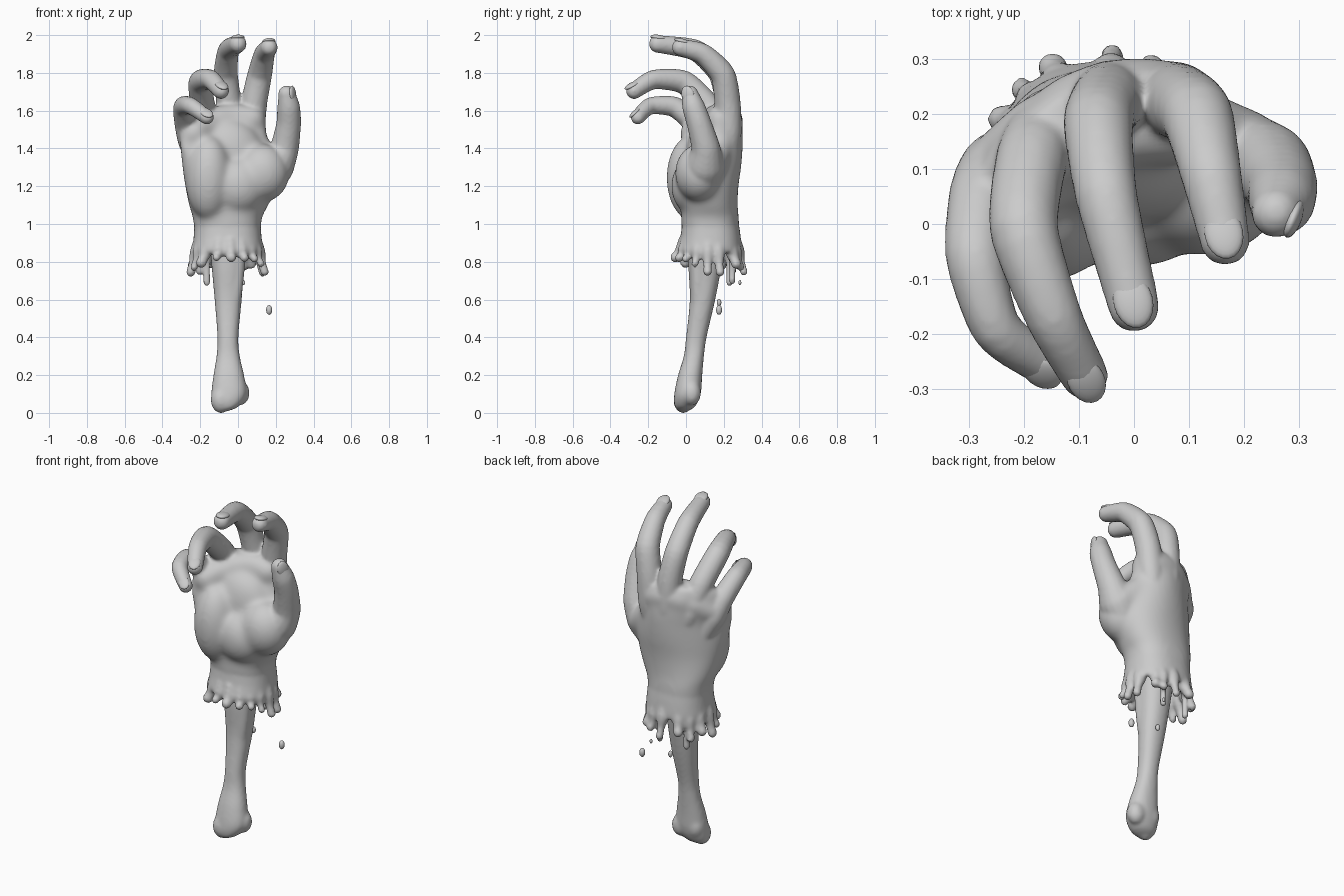
import bpy, bmesh, math, random
from mathutils import Vector, Matrix

random.seed(4)


def spline(pts, n=5, pull=0.5):
    """Cardinal spline samples through tuples of any length (pull 0 = straight)."""
    out = []
    for i in range(len(pts) - 1):
        p0, p1 = pts[max(i - 1, 0)], pts[i]
        p2, p3 = pts[i + 1], pts[min(i + 2, len(pts) - 1)]
        for k in range(n):
            t = k / n
            h = 3 * t * t - 2 * t ** 3
            g0, g1 = t ** 3 - 2 * t * t + t, t ** 3 - t * t
            out.append(tuple(b + (c - b) * h + pull * ((c - a) * g0 + (d - b) * g1)
                             for a, b, c, d in zip(p0, p1, p2, p3)))
    return out + [tuple(pts[-1])]


def skin(bm, rings):
    rings = [[bm.verts.new(c) for c in r] for r in rings]
    n = len(rings[0])
    for a, b in zip(rings, rings[1:]):
        for i in range(n):
            bm.faces.new((a[i], a[(i + 1) % n], b[(i + 1) % n], b[i]))
    bm.faces.new(rings[0][::-1])
    bm.faces.new(rings[-1])


def ball(bm, loc, size, rot=None):
    m = Matrix.Translation(loc) @ (rot or Matrix()) @ Matrix.Diagonal((*size, 1))
    bmesh.ops.create_uvsphere(bm, u_segments=20, v_segments=12, radius=1, matrix=m)


def tube(bm, pts, n=5, pull=0.5):
    """Round limb through (x, y, z, radius) with ball ends."""
    s = spline(pts, n, pull)
    rings = []
    for i, p in enumerate(s):
        t = (Vector(s[min(i + 1, len(s) - 1)][:3]) - Vector(s[max(i - 1, 0)][:3])).normalized()
        side = Vector((0, 0.1, 1)) if abs(t.x) > 0.8 else Vector((1, 0.1, 0))
        u = t.cross(side).normalized()
        v = t.cross(u)
        rings.append([Vector(p[:3]) + p[3] * (u * math.cos(a) + v * math.sin(a))
                      for a in (math.tau * k / 16 for k in range(16))])
    skin(bm, rings)
    for p in (pts[0], pts[-1]):
        ball(bm, p[:3], [p[3]] * 3)


def loft(bm, secs, power=1.0, arch=0.0, n=4):
    """Stack of oval sections (z, x0, x1, y0, y1), optionally arched across the palm."""
    rings = []
    for z, x0, x1, y0, y1 in spline(secs, n):
        ring = []
        for k in range(40):
            c, s = math.cos(math.tau * k / 40), math.sin(math.tau * k / 40)
            x = (x0 + x1) / 2 + (x1 - x0) / 2 * math.copysign(abs(c) ** power, c)
            y = (y0 + y1) / 2 + (y1 - y0) / 2 * math.copysign(abs(s) ** power, s)
            y -= arch * min(max((z - 1.05) / 0.35, 0), 1) * (x - 0.03) ** 2
            ring.append((x, y, z))
        rings.append(ring)
    skin(bm, rings)


def finish(bm, name, voxel=0, smooth=5):
    bmesh.ops.recalc_face_normals(bm, faces=bm.faces)
    for f in bm.faces:
        f.smooth = True
    me = bpy.data.meshes.new(name)
    bm.to_mesh(me)
    bm.free()
    ob = bpy.data.objects.new(name, me)
    bpy.context.collection.objects.link(ob)
    if voxel:
        r = ob.modifiers.new("fuse", 'REMESH')
        r.mode, r.voxel_size, r.use_smooth_shade = 'VOXEL', voxel, True
        s = ob.modifiers.new("soften", 'SMOOTH')
        s.factor, s.iterations = 0.5, smooth
    return ob


# Digits: centre line and radius, then the direction each nail faces
digits = {
    "index": ([(0.05, 0.225, 1.32, .045), (0.07, 0.225, 1.48, .07), (0.085, 0.22, 1.64, .07), (0.115, 0.195, 1.79, .066),
               (0.14, 0.09, 1.90, .056), (0.165, -0.03, 1.935, .046)], (0, 0.1, 1)),
    "middle": ([(-0.035, 0.225, 1.32, .045), (-0.04, 0.23, 1.48, .068), (-0.05, 0.22, 1.65, .067), (-0.065, 0.18, 1.80, .064),
                (-0.05, 0.05, 1.92, .057), (0.0, -0.15, 1.953, .047)], (0, 0.1, 1)),
    "ring": ([(-0.115, 0.195, 1.32, .045), (-0.15, 0.18, 1.46, .068), (-0.185, 0.12, 1.62, .066), (-0.2, -0.01, 1.75, .063),
              (-0.145, -0.17, 1.765, .052), (-0.09, -0.275, 1.705, .044)], (0.1, -0.3, 1)),
    "little": ([(-0.2, 0.14, 1.3, .045), (-0.245, 0.10, 1.43, .07), (-0.275, 0.05, 1.53, .062), (-0.288, -0.06, 1.62, .055),
                (-0.25, -0.19, 1.625, .046), (-0.165, -0.255, 1.565, .039)], (0, -0.6, 0.8)),
    "thumb": ([(0.12, 0.09, 1.2, .09), (0.195, 0.1, 1.31, .105), (0.245, 0.105, 1.40, .078), (0.268, 0.07, 1.53, .066),
               (0.268, 0.04, 1.62, .061), (0.258, 0.02, 1.688, .046)], (0.9, -0.4, 0.2)),
}

# Palm, fused and strongly smoothed first
bm = bmesh.new()
loft(bm, [(0.97, -.235, .125, -.025, .285), (1.03, -.238, .125, -.025, .28), (1.1, -.26, .16, -.025, .275),
          (1.2, -.28, .195, -.015, .28), (1.3, -.295, .20, .015, .295), (1.4, -.305, .17, .06, .305),
          (1.5, -.31, .15, .10, .305), (1.57, -.29, .15, .14, .295), (1.62, -.24, .13, .17, .28)], 0.85, 1.5)
# Fleshy pads at the heel of the hand and below the fingers
ball(bm, (-0.155, 0.025, 1.245), (0.125, 0.13, 0.225))
ball(bm, (0.0, 0.035, 1.2), (0.15, 0.115, 0.15))
ball(bm, (0.13, 0.07, 1.27), (0.145, 0.13, 0.155))
ball(bm, (-0.06, 0.12, 1.36), (0.20, 0.12, 0.2))
tube(bm, [(-0.235, 0.04, 1.48, .075), (-0.15, 0.12, 1.53, .08), (-0.04, 0.175, 1.56, .08), (0.07, 0.185, 1.55, .08)])
# Knuckle row across the back, and web to the thumb
tube(bm, [(-0.245, 0.09, 1.46, .075), (-0.15, 0.175, 1.52, .075), (-0.04, 0.225, 1.55, .075), (0.07, 0.225, 1.53, .075)])
tube(bm, [(0.2, 0.125, 1.31, .085), (0.14, 0.155, 1.36, .08), (0.08, 0.18, 1.42, .075)])
palm = finish(bm, "palm", 0.012, 24)
palm_mesh = bpy.data.meshes.new_from_object(palm.evaluated_get(bpy.context.evaluated_depsgraph_get()))
bpy.data.objects.remove(palm)

# Hand: palm plus digits, hollow wrist cuff and drips
bm = bmesh.new()
bm.from_mesh(palm_mesh)
for path, _ in digits.values():
    tube(bm, path, 5, 0.33)
loft(bm, [(0.98, -.16, .05, .04, .22), (0.94, -.195, .085, -.005, .245), (0.87, -.20, .095, -.01, .26),
          (0.845, -.225, .12, -.035, .285), (0.865, -.24, .13, -.045, .295), (0.93, -.235, .125, -.03, .29),
          (1.0, -.232, .12, -.02, .28), (1.1, -.235, .12, -.005, .265)], 0.85)
COUNT = 16
for k in range(COUNT):
    a = math.tau * (k + random.uniform(-.3, .3)) / COUNT
    c, s = math.cos(a), math.sin(a)
    x, y = -0.055 + 0.152 * c, 0.125 + 0.138 * s
    end = random.uniform(0.74, 0.80) + (0.05 if s < -0.6 else 0)
    w = random.uniform(0.02, 0.03)
    tube(bm, [(x, y, 0.91, .03), (x + .014 * c, y + .014 * s, 0.85, .036),
              (x + .03 * c, y + .03 * s, (0.84 + end) / 2, w * .95), (x + .044 * c, y + .044 * s, end, w)], 3)
for x, y, z in ((-0.165, 0.23, 0.69), (0.0, 0.245, 0.70)):
    tube(bm, [(x, y, 0.87, .03), (x, y, 0.78, .018), (x, y, z, .02)], 3)
finish(bm, "hand", 0.0095, 8)

# Nails
bm = bmesh.new()
for path, up in digits.values():
    a, b, r = Vector(path[-2][:3]), Vector(path[-1][:3]), path[-1][3]
    t = (b - a).normalized()
    n = Vector(up)
    n = (n - t * n.dot(t)).normalized()
    rot = Matrix((t, n.cross(t), n)).transposed().to_4x4()
    ball(bm, b + n * r * 0.72 - t * 0.004, (r * 1.05, r * 0.76, r * 0.32), rot)
finish(bm, "nails")

# Forearm bone with knobbed lower end
bm = bmesh.new()
loft(bm, [(0.01, -.115, -.05, -.04, .01), (0.035, -.138, .005, -.06, .05), (0.1, -.142, .045, -.062, .078),
          (0.2, -.13, .032, -.042, .086), (0.3, -.114, .01, -.012, .095), (0.4, -.109, .002, .0, .109),
          (0.6, -.124, .02, .02, .155), (0.8, -.142, .035, .012, .192), (1.0, -.16, .06, .02, .22)], 0.9)
ball(bm, (-0.09, -0.015, 0.068), (0.055, 0.052, 0.07))
ball(bm, (0.01, 0.03, 0.105), (0.052, 0.05, 0.066))
ball(bm, (-0.085, 0.035, 0.12), (0.052, 0.045, 0.07))
tube(bm, [(-0.04, 0.06, 0.45, .03), (-0.01, 0.065, 0.7, .04), (0.0, 0.07, 0.95, .05)])
finish(bm, "bone", 0.009, 12)

# Falling droplets
bm = bmesh.new()
for x, y, z, r in ((0.165, 0.175, 0.545, .016), (0.03, 0.285, 0.69, .008), (-0.02, 0.175, 0.585, .012)):
    ball(bm, (x, y, z), (r, r, r * 1.6))
finish(bm, "droplets")
